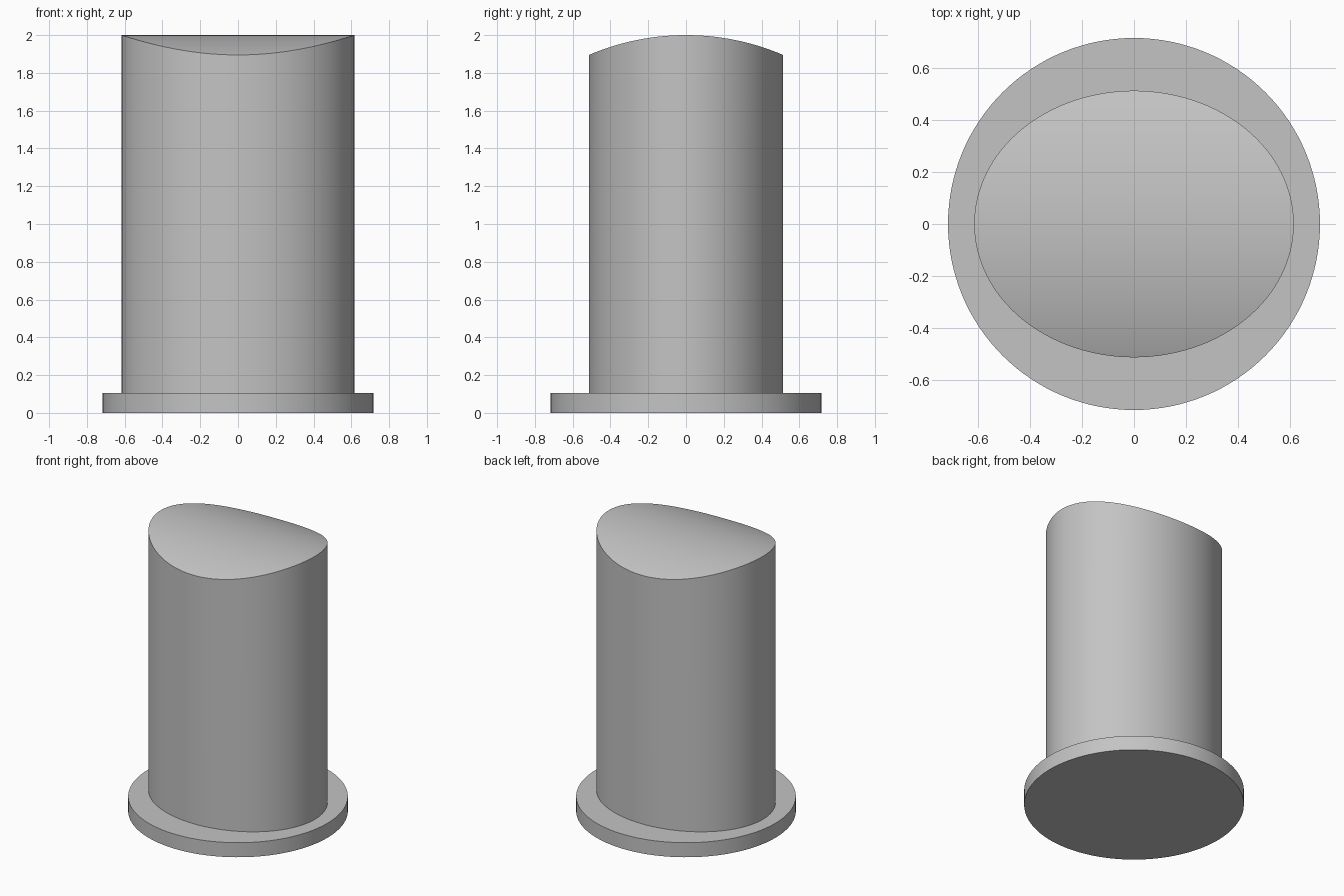
import bpy
import bmesh
import math

if "Cube" in bpy.data.objects:
    bpy.data.objects.remove(bpy.data.objects["Cube"], do_unlink=True)

# Single plain grey
grey = bpy.data.materials.new("plain grey")
grey.use_nodes = True
colour = (0.55, 0.55, 0.55, 1)
grey.diffuse_color = colour
grey.node_tree.nodes["Principled BSDF"].inputs["Base Color"].default_value = colour


def finish(obj):
    obj.data.materials.append(grey)
    bpy.ops.object.select_all(action="DESELECT")
    obj.select_set(True)
    bpy.context.view_layer.objects.active = obj
    bpy.ops.object.shade_smooth_by_angle(angle=math.radians(30))


# Round base flange
BASE_H = 0.105
bpy.ops.mesh.primitive_cylinder_add(vertices=128, radius=0.717, depth=BASE_H,
                                    location=(0, 0, BASE_H / 2))
base = bpy.context.object
base.name = "base_flange"
finish(base)

# Oval column with a top that arches along y
N = 128
RX, RY = 0.616, 0.514
SAG = 0.105
ARC = (RY ** 2 + SAG ** 2) / (2 * SAG)


def top_height(y):
    return 2 - ARC + math.sqrt(ARC ** 2 - y ** 2)


bm = bmesh.new()
lower, upper = [], []
for i in range(N):
    a = math.tau * i / N - math.pi / 2
    x, y = RX * math.cos(a), RY * math.sin(a)
    lower.append(bm.verts.new((x, y, BASE_H - 0.01)))
    upper.append(bm.verts.new((x, y, top_height(y))))
for i in range(N):
    j = (i + 1) % N
    bm.faces.new((lower[i], lower[j], upper[j], upper[i]))
bm.faces.new(lower[::-1])

# Arched top: strips spanning from side to side
bm.faces.new((upper[0], upper[1], upper[-1]))
for i in range(1, N // 2 - 1):
    bm.faces.new((upper[i], upper[i + 1], upper[N - i - 1], upper[N - i]))
h = N // 2
bm.faces.new((upper[h - 1], upper[h], upper[h + 1]))
bmesh.ops.recalc_face_normals(bm, faces=bm.faces)

mesh = bpy.data.meshes.new("oval_column")
bm.to_mesh(mesh)
bm.free()
column = bpy.data.objects.new("oval_column", mesh)
bpy.context.collection.objects.link(column)
finish(column)
